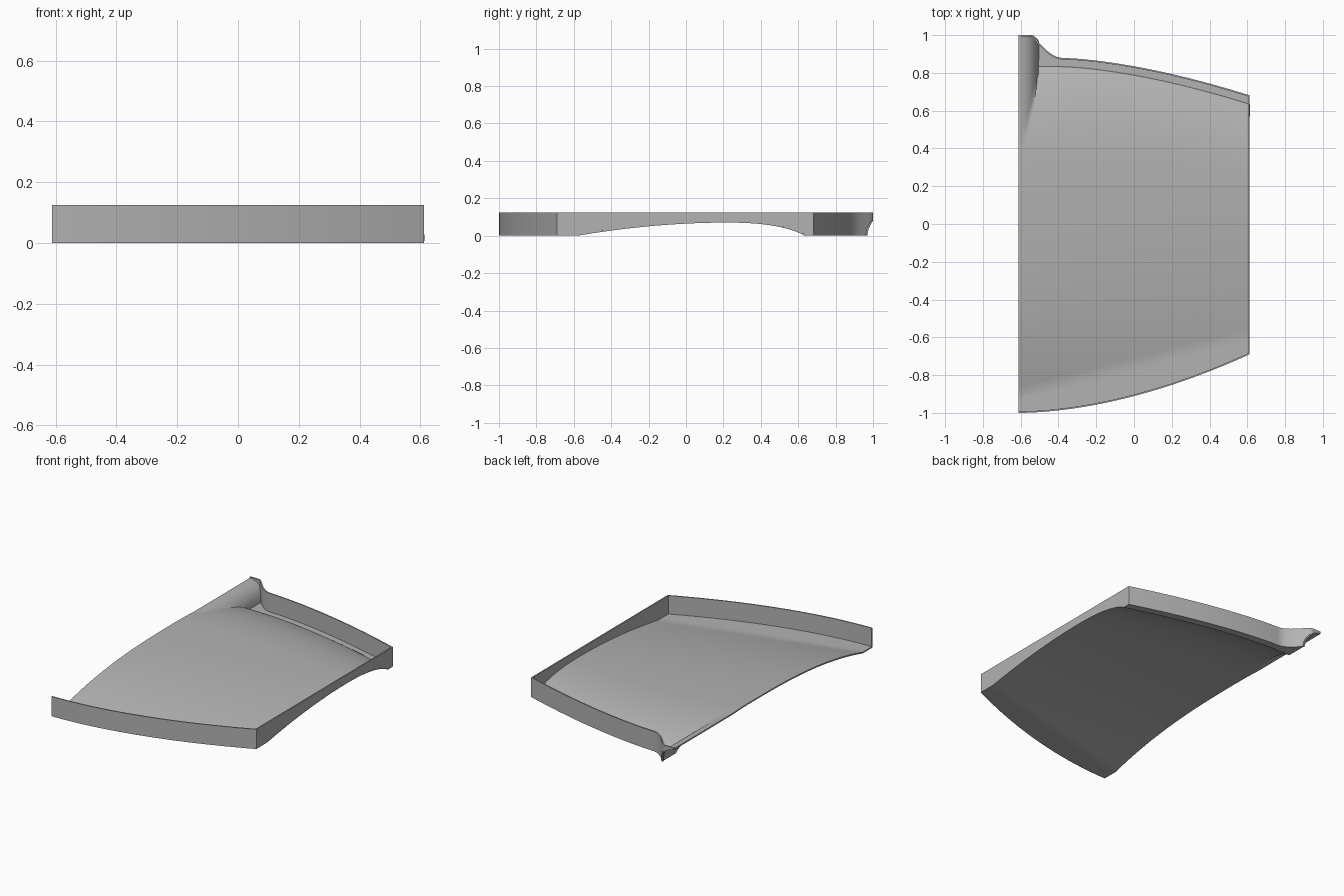
import bpy, bmesh, math

cube = bpy.data.objects.get("Cube")
if cube:
    bpy.data.objects.remove(cube, do_unlink=True)

HALF_X, TOP, THICK = 0.612, 0.125, 0.008
RAMP_W = 0.1

grey = bpy.data.materials.new("plain grey")
grey.use_nodes = True
grey.diffuse_color = (0.45, 0.45, 0.45, 1)
grey.node_tree.nodes["Principled BSDF"].inputs["Base Color"].default_value = (0.45, 0.45, 0.45, 1)


# Plan outline
def along(x):
    return (x + HALF_X) / (2 * HALF_X)


def front_edge(x):
    return -1 + 0.31 * max(0, along(x)) ** 1.8


def front_crease(x):
    return -0.9 + 0.32 * along(x)


def back_base(x):
    return 0.88 - 0.195 * max(0, x + 0.4) ** 1.6


def back_edge(x):
    s = min(1, max(0, (x + 0.545) / 0.165)) ** 0.7
    return back_base(x) + 0.12 * (1 - s * s * (3 - 2 * s))


def back_crease(x):
    return back_base(x) - 0.05


# Height of the underside: an arched panel joined to a rounded side ramp
def height(x, y):
    u = along(x)
    t = (y - front_crease(x)) / (back_crease(x) - front_crease(x))
    z = 0.0
    if 0 < t < 1:
        peak = 0.65
        if t < peak:
            z = 1 - (1 - t / peak) ** (2.7 - 0.8 * u)
        else:
            z = (1 - ((t - peak) / (1 - peak)) ** 2.5) ** 0.8
        z *= 0.115 - 0.045 * u
    if y > 0:
        r = (x + HALF_X) / RAMP_W
        if r < 1:
            z = max(z, 0.11 * math.sqrt(1 - r * r))
    return z


def spread(a, b, n):
    return [a + (b - a) * i / n for i in range(n)]


def finish(name, bm, offset, even):
    mesh = bpy.data.meshes.new(name)
    bm.to_mesh(mesh)
    bm.free()
    mesh.materials.append(grey)
    ob = bpy.data.objects.new(name, mesh)
    bpy.context.collection.objects.link(ob)
    mod = ob.modifiers.new("thickness", 'SOLIDIFY')
    mod.thickness = THICK
    mod.offset = offset
    mod.use_even_offset = even
    bpy.ops.object.select_all(action='DESELECT')
    ob.select_set(True)
    bpy.context.view_layer.objects.active = ob
    bpy.ops.object.modifier_apply(modifier=mod.name)
    bpy.ops.object.shade_smooth_by_angle(angle=math.radians(35))
    return ob


# Grid columns run from the front edge to the back edge
xs = spread(-HALF_X, -0.38, 32) + spread(-0.38, HALF_X, 24) + [HALF_X]
columns = []
for x in xs:
    ys = spread(front_edge(x), front_crease(x), 4)
    ys += spread(front_crease(x), back_crease(x) - 0.08, 40)
    ys += spread(back_crease(x) - 0.08, back_crease(x), 14)
    ys += spread(back_crease(x), back_edge(x), 6) + [back_edge(x)]
    columns.append([(x, y, height(x, y)) for y in ys])

# Arched panel
bm = bmesh.new()
grid = [[bm.verts.new(p) for p in col] for col in columns]
for a, b in zip(grid, grid[1:]):
    for j in range(len(a) - 1):
        bm.faces.new((a[j], b[j], b[j + 1], a[j + 1]))
finish("arched_panel", bm, 1, False)

# Rim wall along the front, right and back edges, open on the remaining side
path = [c[0] for c in columns] + columns[-1][1:-1] + [c[-1] for c in reversed(columns)]
bm = bmesh.new()
low = [bm.verts.new(p) for p in path]
high = [bm.verts.new((p[0], p[1], TOP)) for p in path]
for i in range(len(path) - 1):
    bm.faces.new((low[i], low[i + 1], high[i + 1], high[i]))
finish("rim_wall", bm, -1, True)
